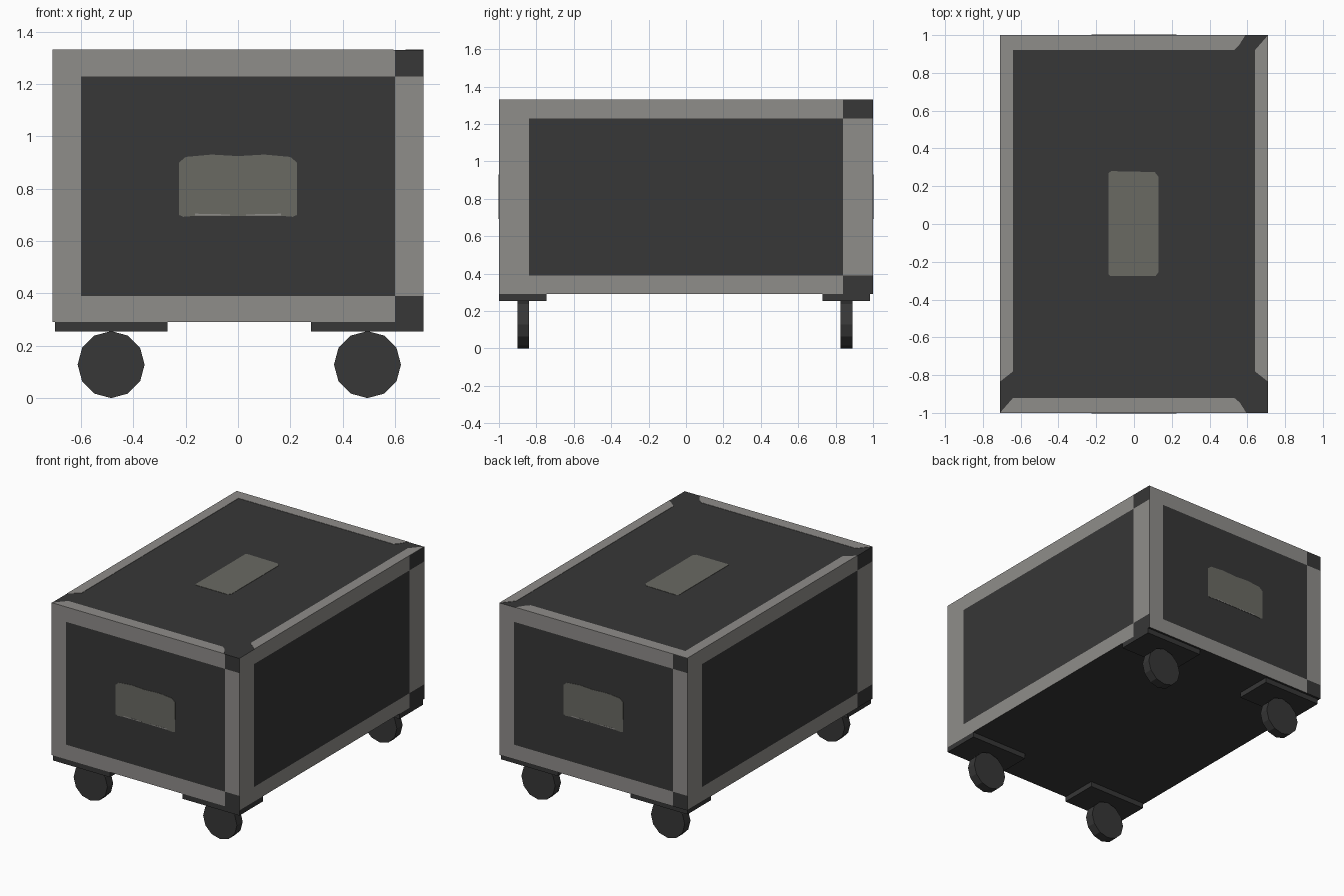
import bpy, bmesh, math
from mathutils import Vector, Matrix

if "Cube" in bpy.data.objects:
    bpy.data.objects.remove(bpy.data.objects["Cube"])


def material(name, rgb):
    m = bpy.data.materials.new(name)
    m.diffuse_color = (*rgb, 1)
    m.use_nodes = True
    m.node_tree.nodes["Principled BSDF"].inputs["Base Color"].default_value = m.diffuse_color
    return m


DARK = material("dark laminate", (0.038, 0.038, 0.038))
GREY = material("grey metal trim", (0.275, 0.266, 0.254))
PLATE = material("dull handle metal", (0.142, 0.142, 0.124))

W, L, Z0, Z1 = 0.71, 1.0, 0.29, 1.33
UP = Vector((0, 0, 1))


def finish(name, bm, mats):
    bmesh.ops.recalc_face_normals(bm, faces=bm.faces)
    me = bpy.data.meshes.new(name)
    bm.to_mesh(me)
    bm.free()
    for m in mats:
        me.materials.append(m)
    ob = bpy.data.objects.new(name, me)
    bpy.context.collection.objects.link(ob)
    return ob


def box(bm, lo, hi):
    lo, hi = Vector(lo), Vector(hi)
    mat = Matrix.Translation((lo + hi) / 2) @ Matrix.Diagonal((*(hi - lo), 1))
    bmesh.ops.create_cube(bm, size=1, matrix=mat)


def thin_plate(name, pts, frame, mat, thick=0.002):
    """Flat outline in the local xy plane, extruded along local z."""
    bm = bmesh.new()
    f = bm.faces.new([bm.verts.new((x, y, 0)) for x, y in pts])
    ext = bmesh.ops.extrude_face_region(bm, geom=[f])
    bmesh.ops.translate(bm, vec=(0, 0, thick),
                        verts=[v for v in ext["geom"] if isinstance(v, bmesh.types.BMVert)])
    bm.transform(frame)
    return finish(name, bm, [mat])


# Case body: the sides are cut into a border grid and coloured by position
bm = bmesh.new()
box(bm, (-W, -L, Z0), (W, L, Z1))
cuts = [((s * 0.6, 0, 0), (1, 0, 0)) for s in (-1, 1)]
cuts += [((0, s * 0.84, 0), (0, 1, 0)) for s in (-1, 1)]
cuts += [((0, 0, z), (0, 0, 1)) for z in (0.39, 1.23)]
for co, no in cuts:
    bmesh.ops.bisect_plane(bm, geom=bm.verts[:] + bm.edges[:] + bm.faces[:],
                           plane_co=co, plane_no=no)
bm.normal_update()
for f in bm.faces:
    if abs(f.normal.z) > 0.5:
        continue
    c = f.calc_center_median()
    u = c.dot(UP.cross(f.normal))          # position towards the viewer's right
    lim = 0.6 if abs(f.normal.y) > 0.5 else 0.84
    edge_row = c.z < 0.39 or c.z > 1.23
    corner = edge_row and u > lim
    f.material_index = int((edge_row or abs(u) > lim) and not corner)
finish("case_body", bm, [DARK, GREY])

# Lid trim strips, with angled ends at the dark corners
lid = Matrix.Translation((0, 0, Z1))
strips = {
    "left": [(-W, L), (-0.64, 0.92), (-0.64, -0.78), (-W, -0.835)],
    "right": [(W, L), (0.64, 0.92), (0.64, -0.78), (W, -0.835)],
    "back": [(-W, L), (-0.64, 0.92), (0.53, 0.92), (0.555, 0.945), (0.59, L)],
    "front": [(-W, -L), (-0.64, -0.92), (0.53, -0.92), (0.56, -0.945), (0.595, -L)],
}
for side, pts in strips.items():
    thin_plate("lid_trim_" + side, pts, lid, GREY)

# Lid plate
thin_plate("lid_plate", [(-0.135, -0.265), (-0.125, -0.275), (0.115, -0.275), (0.13, -0.255),
                         (0.13, 0.25), (0.11, 0.275), (-0.12, 0.28), (-0.135, 0.27)], lid, PLATE)

# Handle plates on both ends, with a thin bright lip under each half
half = [(0.225, 0.70), (0.226, 0.90), (0.20, 0.922), (0.10, 0.931)]
outline = ([(0, 0.697), (0.16, 0.697), (0.21, 0.693)] + half + [(0, 0.925)]
           + [(-x, z) for x, z in reversed(half)] + [(-0.21, 0.693), (-0.16, 0.697)])
for end, angle in (("front", 0), ("back", math.pi)):
    frame = (Matrix.Rotation(angle, 4, 'Z') @ Matrix.Translation((0, -L, 0))
             @ Matrix.Rotation(math.pi / 2, 4, 'X'))
    thin_plate(end + "_handle_plate", outline, frame, PLATE)
    for s in (-1, 1):
        lip = [(s * 0.03, 0.698), (s * 0.165, 0.698), (s * 0.165, 0.705), (s * 0.03, 0.702)]
        thin_plate(end + "_handle_lip", lip, frame, GREY, 0.003)

# Castors: mounting plate and twelve-sided wheel at each corner
R = 0.128
for px, wx in ((-0.485, -0.485), (0.495, 0.495)):
    for py, wy in ((-0.872, -0.87), (0.858, 0.858)):
        bm = bmesh.new()
        box(bm, (px - 0.215, py - 0.127, 0.255), (px + 0.215, py + 0.127, Z0))
        finish("castor_plate", bm, [DARK])
        bm = bmesh.new()
        bmesh.ops.create_cone(bm, cap_ends=True, segments=12, radius1=R, radius2=R, depth=0.062,
                              matrix=Matrix.Translation((wx, wy, R))
                              @ Matrix.Rotation(math.pi / 2, 4, 'X'))
        finish("castor_wheel", bm, [DARK])
